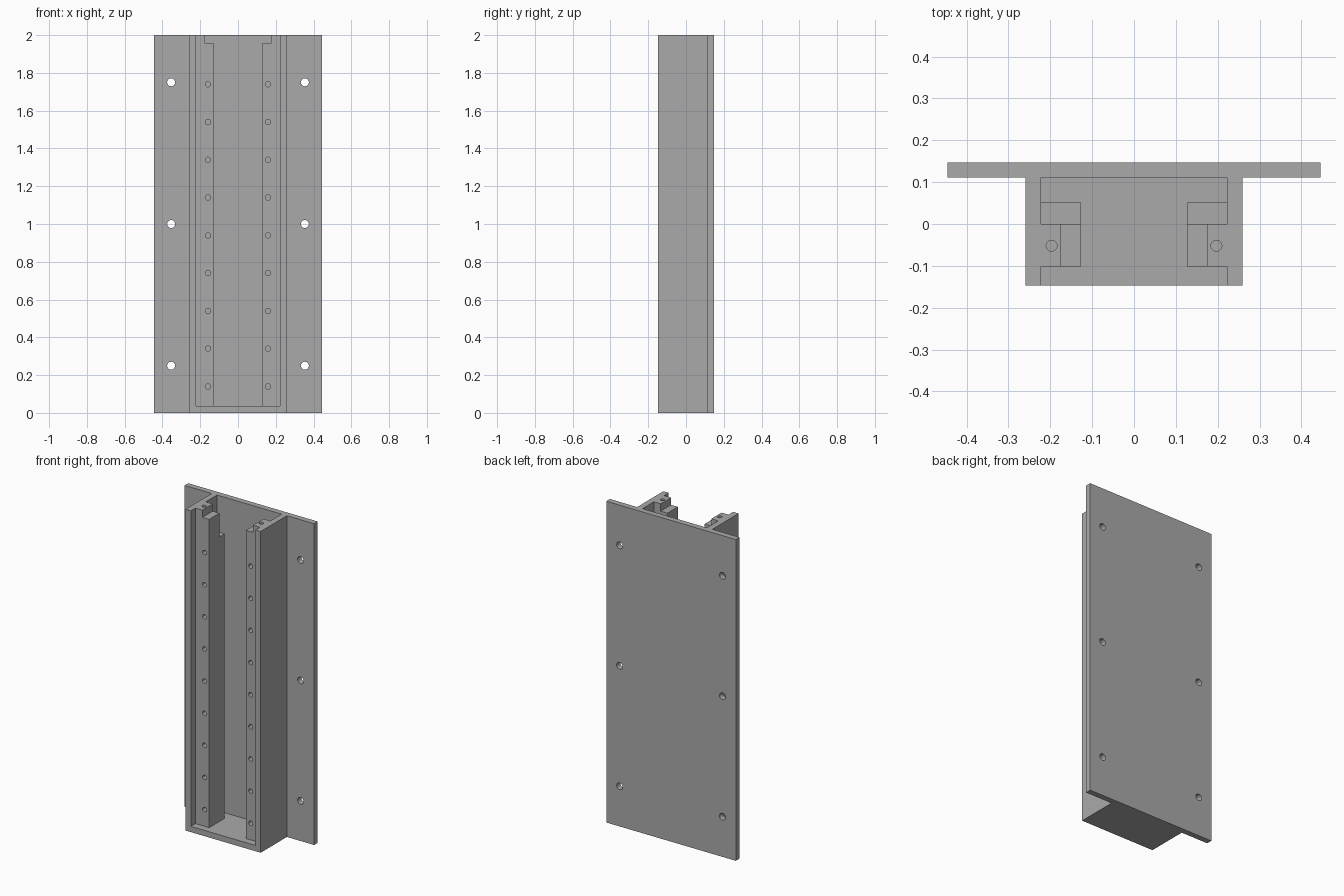
import bpy, bmesh, math
from mathutils import Matrix, Vector

if "Cube" in bpy.data.objects:
    bpy.data.objects.remove(bpy.data.objects["Cube"])

grey = bpy.data.materials.new("plain grey")
grey.diffuse_color = (0.40, 0.40, 0.40, 1)
grey.use_nodes = True
grey.node_tree.nodes["Principled BSDF"].inputs["Base Color"].default_value = grey.diffuse_color


def finish(name, bm):
    me = bpy.data.meshes.new(name)
    bm.to_mesh(me)
    bm.free()
    ob = bpy.data.objects.new(name, me)
    bpy.context.collection.objects.link(ob)
    me.materials.append(grey)
    return ob


def box(name, x, y, z):
    bm = bmesh.new()
    bmesh.ops.create_cube(bm, size=1)
    for v in bm.verts:
        v.co = [(a + b) / 2 + c * (b - a) for (a, b), c in zip((x, y, z), v.co)]
    return finish(name, bm)


def drills(name, points, radius, length, axis):
    """Several cylinders centred on points, gathered in one cutter."""
    bm = bmesh.new()
    rot = Matrix.Rotation(math.pi / 2, 4, 'X') if axis == 'Y' else Matrix()
    for p in points:
        bmesh.ops.create_cone(bm, cap_ends=True, segments=24, radius1=radius,
                              radius2=radius, depth=length,
                              matrix=Matrix.Translation(Vector(p)) @ rot)
    return finish(name, bm)


def combine(base, other, operation):
    m = base.modifiers.new(operation.lower(), 'BOOLEAN')
    m.operation, m.object, m.solver = operation, other, 'EXACT'
    bpy.context.view_layer.objects.active = base
    bpy.ops.object.modifier_apply(modifier=m.name)
    bpy.data.objects.remove(other, do_unlink=True)


def mirrored(a, b, s):
    return (a, b) if s > 0 else (-b, -a)


# Mounting plate at the back
body = box("channel_bracket", (-0.446, 0.446), (0.111, 0.147), (0, 2))

# Floor of the channel
parts = [box("floor", (-0.24, 0.24), (-0.147, 0.12), (0, 0.036))]
for s in (-1, 1):
    # Side wall
    parts.append(box("side_wall", mirrored(0.222, 0.259, s), (-0.147, 0.12), (0, 2)))
    # Stepped rail: tall outer post, notched inner edge, lower rear strip
    parts.append(box("rail_post", mirrored(0.174, 0.24, s), (-0.102, 0), (0.02, 2)))
    parts.append(box("rail_edge", mirrored(0.127, 0.20, s), (-0.102, 0), (0.02, 1.955)))
    parts.append(box("rail_rear", mirrored(0.127, 0.24, s), (-0.01, 0.051), (0.02, 1.807)))
for part in parts:
    combine(body, part, 'UNION')

# Mounting holes through the plate
combine(body, drills("plate_holes", [(s * 0.354, 0.129, z) for s in (-1, 1)
                                     for z in (0.25, 1, 1.75)], 0.021, 0.1, 'Y'), 'DIFFERENCE')
# Row of holes in the front of each rail
combine(body, drills("rail_holes", [(s * 0.159, -0.102, 0.14 + 0.2 * i) for s in (-1, 1)
                                    for i in range(9)], 0.014, 0.18, 'Y'), 'DIFFERENCE')
# Hole in the top of each rail
combine(body, drills("top_holes", [(s * 0.197, -0.052, 2) for s in (-1, 1)],
                     0.013, 0.2, 'Z'), 'DIFFERENCE')

# Smooth hole walls, crisp edges
bpy.ops.object.select_all(action='DESELECT')
body.select_set(True)
bpy.context.view_layer.objects.active = body
bpy.ops.object.shade_smooth_by_angle(angle=math.radians(30))
